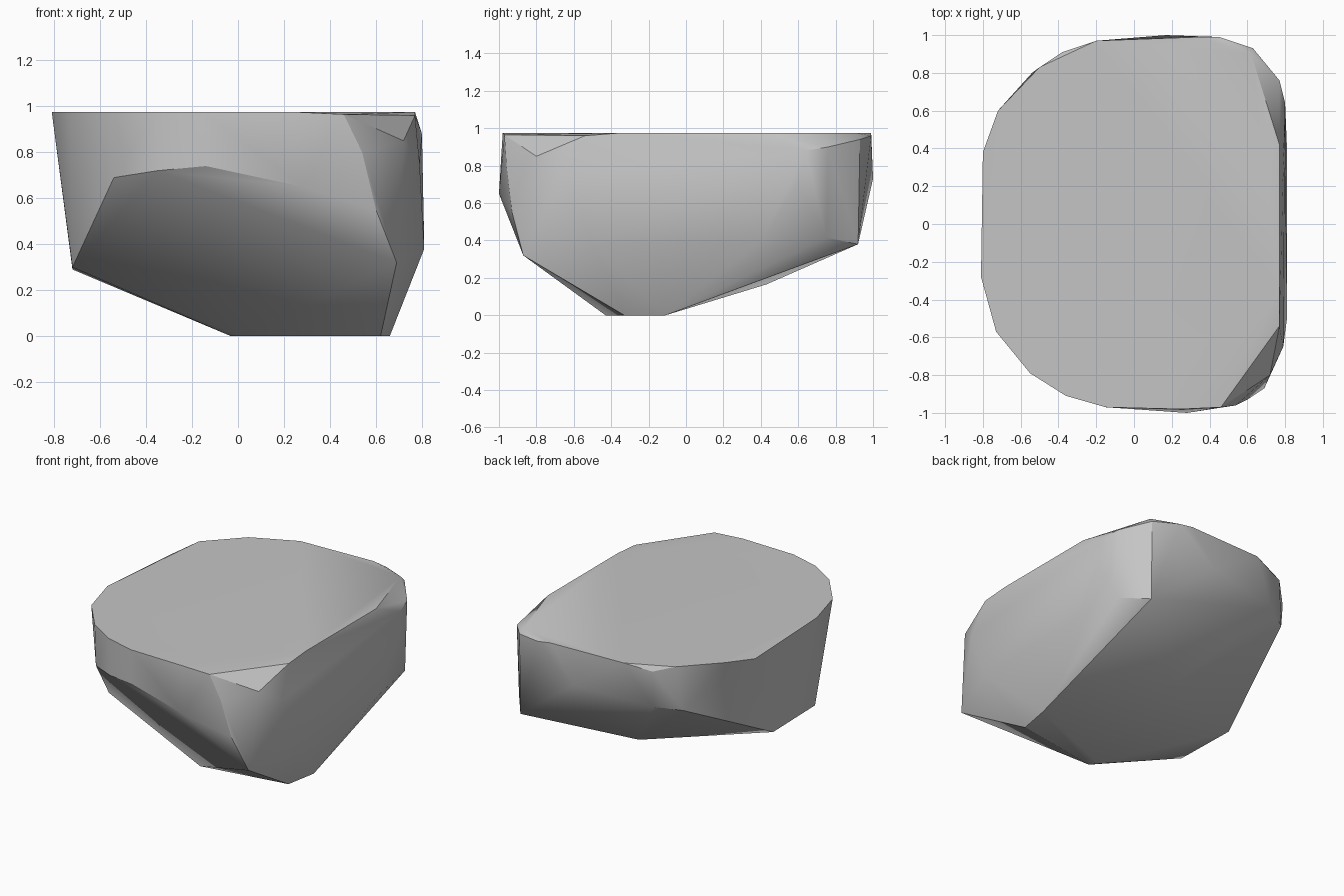
import bpy
import bmesh
import math

default = bpy.data.objects.get("Cube")
if default:
    bpy.data.objects.remove(default, do_unlink=True)


def make_material(name, value):
    mat = bpy.data.materials.new(name)
    mat.use_nodes = True
    colour = (value, value, value, 1)
    mat.diffuse_color = colour
    mat.node_tree.nodes["Principled BSDF"].inputs["Base Color"].default_value = colour
    return mat


# Flat top: rounded outline at one height
top_height = 0.975
top_outline = [
    (-.81, -.28), (-.72, .6), (-.5, .83), (-.2, .97), (.35, .99),
    (.62, .9), (.77, .42), (.77, -.35), (.25, -.98),
    (-.15, -.97), (-.36, -.91), (-.55, -.79), (-.73, -.57),
]

# Chipped shoulder just below the rim
shoulder = [
    (-.8, .38, .94), (-.38, .91, .94), (.45, .99, .96), (.63, .93, .94),
    (.77, .76, .9), (.8, .64, .88), (.77, -.54, .96), (.46, -.97, .965),
    (.72, -.8, .85), (.54, -.96, .8), (.79, -.65, .75),
]

# Widest part of the stone
waist = [
    (.17, 1, .73), (-.38, .9, .69), (-.54, .8, .67), (.81, .4, .4),
    (.81, -.5, .38), (.8, .6, .7), (.28, -1, .65), (-.14, -.97, .74),
    (-.35, -.91, .72), (-.54, -.79, .69), (.6, -.93, .55),
]

# Lower corners where the sides meet the sloping underside
lower = [
    (.69, -.87, .32), (-.72, -.39, .3), (-.72, .07, .29),
    (.06, .43, .165), (.63, .92, .38), (.76, .75, .415),
]

# Small flat foot that touches the ground
foot = [(.01, -.43), (-.03, -.38), (.62, -.33), (.66, -.11)]

points = [(x, y, top_height) for x, y in top_outline]
points += shoulder + waist + lower
points += [(x, y, 0) for x, y in foot]

# Wrap the corners in one faceted skin
bm = bmesh.new()
for point in points:
    bm.verts.new(point)
result = bmesh.ops.convex_hull(bm, input=bm.verts)
loose = {g for g in result["geom_interior"] + result["geom_unused"]
         if isinstance(g, bmesh.types.BMVert)}
bmesh.ops.delete(bm, geom=list(loose), context="VERTS")
bmesh.ops.dissolve_limit(bm, angle_limit=math.radians(1),
                         verts=bm.verts, edges=bm.edges)
bmesh.ops.recalc_face_normals(bm, faces=bm.faces)

mesh = bpy.data.meshes.new("boulder")
bm.to_mesh(mesh)
bm.free()
mesh.materials.append(make_material("stone grey", 0.56))

boulder = bpy.data.objects.new("boulder", mesh)
bpy.context.collection.objects.link(boulder)

# Soft facets with crisp main edges
bpy.ops.object.select_all(action="DESELECT")
boulder.select_set(True)
bpy.context.view_layer.objects.active = boulder
bpy.ops.object.shade_smooth_by_angle(angle=math.radians(30))
